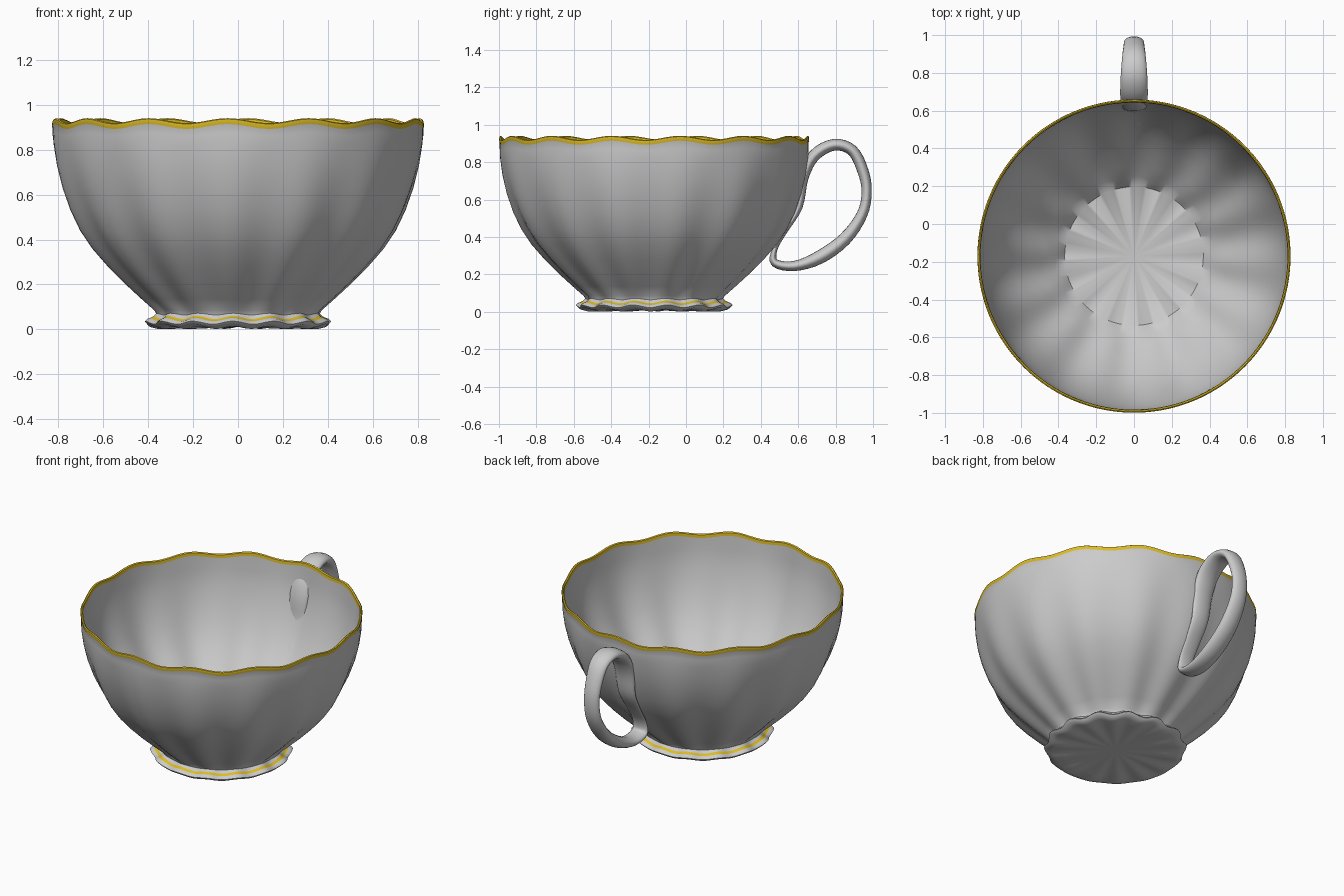
import bpy, bmesh, math
from mathutils import Vector
from math import sin, cos, pi, radians

if "Cube" in bpy.data.objects:
    bpy.data.objects.remove(bpy.data.objects["Cube"])

LOBES, SEG = 14, 14 * 10
CY = -0.17                       # cup axis
PHASE = radians(-93.2)           # angle of one rim crest

gold = bpy.data.materials.new("gold_trim")
gold.diffuse_color = (0.72, 0.5, 0.02, 1)
gold.use_nodes = True
gold.node_tree.nodes["Principled BSDF"].inputs["Base Color"].default_value = gold.diffuse_color
plain = bpy.data.materials.new("plain_glaze")
plain.diffuse_color = (0.6, 0.6, 0.6, 1)
plain.use_nodes = True
plain.node_tree.nodes["Principled BSDF"].inputs["Base Color"].default_value = plain.diffuse_color


def finish(bm, name, angle):
    bmesh.ops.recalc_face_normals(bm, faces=bm.faces[:])
    me = bpy.data.meshes.new(name)
    bm.to_mesh(me)
    bm.free()
    ob = bpy.data.objects.new(name, me)
    bpy.context.collection.objects.link(ob)
    bpy.ops.object.select_all(action='DESELECT')
    ob.select_set(True)
    bpy.context.view_layer.objects.active = ob
    bpy.ops.object.shade_smooth_by_angle(angle=radians(angle))
    return ob


def fluted_lathe(name, profile, angle=40):
    """profile rows: radius, z, radial flute, vertical wave, gold band up to next row"""
    bm = bmesh.new()
    rings = []
    for r, z, fr, fz, _ in profile:
        if r == 0:
            rings.append([bm.verts.new((0, CY, z))] * SEG)
            continue
        ring = []
        for i in range(SEG):
            a = PHASE + 2 * pi * i / SEG
            w = cos(LOBES * (a - PHASE))
            rr = r + fr * w
            ring.append(bm.verts.new((rr * cos(a), CY + rr * sin(a), z + fz * w)))
        rings.append(ring)
    for k in range(len(rings) - 1):
        for i in range(SEG):
            j = (i + 1) % SEG
            vs = [rings[k][i], rings[k][j], rings[k + 1][j], rings[k + 1][i]]
            f = bm.faces.new(list(dict.fromkeys(vs)))
            f.material_index = profile[k][4]
    ob = finish(bm, name, angle)
    ob.data.materials.append(plain)
    ob.data.materials.append(gold)


# Cup: underside, foot, outer wall, rim, inner wall and floor in one profile
wall = [(0.37, 0.085, .008), (0.425, 0.135, .010), (0.50, 0.205, .012), (0.575, 0.28, .012),
        (0.645, 0.36, .012), (0.70, 0.44, .011), (0.745, 0.53, .009), (0.782, 0.63, .007),
        (0.808, 0.73, .004), (0.822, 0.82, .002)]
foot = [(0, 0.012, 0, 0, 0), (0.30, 0.008, 0, .005, 0), (0.365, 0.008, .006, .006, 0),
        (0.400, 0.017, .009, .007, 0), (0.411, 0.030, .009, .007, 0),
        (0.402, 0.040, .008, .007, 0), (0.390, 0.044, .007, .007, 1),
        (0.374, 0.053, .006, .007, 0), (0.362, 0.068, .007, .004, 0)]
outer = [(r, z, f, 0, 0) for r, z, f in wall]
rim = [(0.826, 0.87, 0, .006, 0), (0.826, 0.904, 0, .011, 1), (0.829, 0.912, 0, .011, 1),
       (0.828, 0.926, 0, .011, 1), (0.822, 0.930, 0, .011, 1), (0.815, 0.925, 0, .011, 1),
       (0.813, 0.906, 0, .011, 0)]
inner = [(r - .012, z + .004, f, 0, 0) for r, z, f in reversed(wall[1:])]
floor = [(0.367, 0.095, 0, .006, 0), (0, 0.09, 0, 0, 0)]
fluted_lathe("cup", foot + outer + rim + inner + floor)

# Handle: closed loop, rows are y, z, half thickness, half width
path = [(.603, .56, .020, .060), (.63, .72, .026, .068), (.685, .835, .032, .073),
        (.79, .893, .031, .070), (.89, .862, .030, .062), (.947, .75, .030, .055),
        (.966, .64, .027, .052), (.941, .52, .029, .055), (.85, .39, .035, .060),
        (.715, .292, .036, .062), (.58, .245, .027, .060), (.475, .262, .022, .055),
        (.475, .335, .014, .050), (.53, .43, .012, .052)]


def catmull(p, i, t):
    n = len(p)
    a, b, c, d = (p[(i + k) % n] for k in (-1, 0, 1, 2))
    return [.5 * (2 * q + (s - o) * t + (2 * o - 5 * q + 4 * s - u) * t * t
                  + (3 * q - o - 3 * s + u) * t ** 3) for o, q, s, u in zip(a, b, c, d)]


pts = [catmull(path, i, s / 4) for i in range(len(path)) for s in range(4)]
bm = bmesh.new()
N, M = len(pts), 20
loops = []
for i, (y, z, th, wd) in enumerate(pts):
    p, q = pts[i - 1], pts[(i + 1) % N]
    t = Vector((0, q[0] - p[0], q[1] - p[1])).normalized()
    nrm = Vector((0, -t.z, t.y))
    loops.append([bm.verts.new(Vector((wd * cos(2 * pi * k / M), y, z))
                               + nrm * th * sin(2 * pi * k / M)) for k in range(M)])
for i in range(N):
    A, B = loops[i], loops[(i + 1) % N]
    for k in range(M):
        bm.faces.new((A[k], A[(k + 1) % M], B[(k + 1) % M], B[k]))
finish(bm, "handle", 60).data.materials.append(plain)
